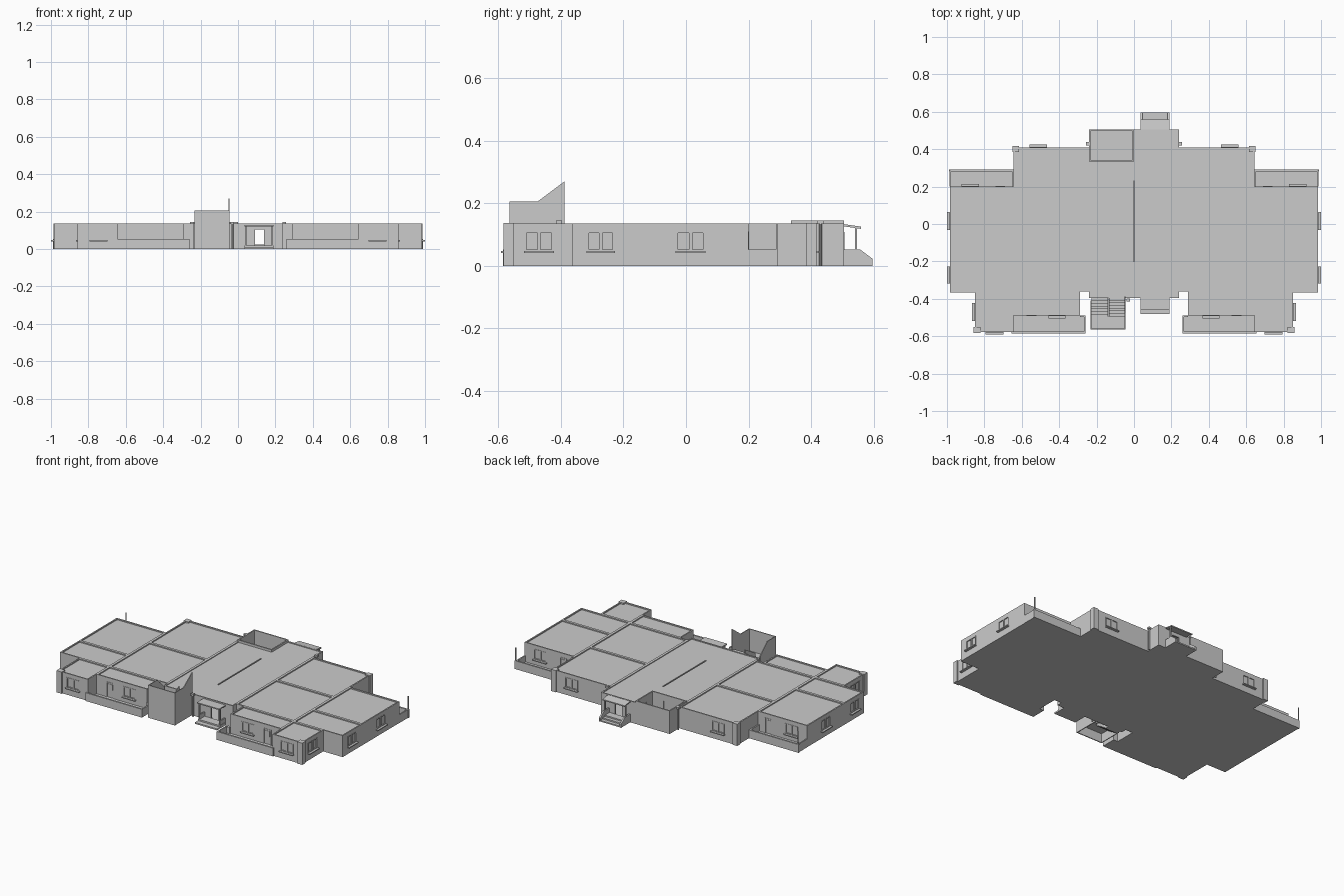
import bpy, bmesh

T, H = 0.008, 0.135   # wall thickness, wall height


def box(bm, x0, x1, y0, y1, z0, z1):
    v = [bm.verts.new((x, y, z)) for z in (z0, z1)
         for x, y in ((x0, y0), (x1, y0), (x1, y1), (x0, y1))]
    for f in ((3, 2, 1, 0), (4, 5, 6, 7), (0, 1, 5, 4), (1, 2, 6, 5), (2, 3, 7, 6), (3, 0, 4, 7)):
        bm.faces.new([v[i] for i in f])


def prism(bm, profile, x0, x1):
    """Extrude a (y, z) profile along x."""
    a = [bm.verts.new((x0, y, z)) for y, z in profile]
    b = [bm.verts.new((x1, y, z)) for y, z in profile]
    n = len(a)
    bm.faces.new(a)
    bm.faces.new(b[::-1])
    for i in range(n):
        bm.faces.new((a[i], b[i], b[(i + 1) % n], a[(i + 1) % n]))


def finish(bm, name, mirror=False):
    bmesh.ops.recalc_face_normals(bm, faces=bm.faces)
    me = bpy.data.meshes.new(name)
    bm.to_mesh(me)
    bm.free()
    ob = bpy.data.objects.new(name, me)
    bpy.context.collection.objects.link(ob)
    if mirror:
        mod = ob.modifiers.new("mirror", 'MIRROR')
        mod.use_mirror_merge = False
    return ob


def wall_box(bm, side, c, u0, u1, d0, d1, z0, z1):
    """Box on a wall: u runs along it, d is depth inward from its outer face."""
    s = 1 if side in "SW" else -1
    lo, hi = sorted((c + s * d0, c + s * d1))
    if side in "SN":
        box(bm, u0, u1, lo, hi, z0, z1)
    else:
        box(bm, lo, hi, u0, u1, z0, z1)


def wall(bm, side, c, a, b, openings=(), top=H):
    """Wall with windows (w), doors (d) or open doorways (o)."""
    u = a
    for kind, p, q in sorted(openings, key=lambda o: o[1]):
        z0, z1 = (0.047, 0.11) if kind == "w" else (0.012, 0.108)
        put = lambda *v: wall_box(bm, side, c, *v)
        put(u, p, 0, T, 0, top)
        put(p, q, 0, T, 0, z0)
        put(p, q, 0, T, z1, top)
        f = 0.005
        for e0, e1 in ((p, p + f), (q - f, q)):
            put(e0, e1, -0.002, T, z0, z1)
        put(p, q, -0.002, T, z1 - f, z1)
        if kind == "w":
            m = (p + q) / 2
            put(m - f, m + f, -0.001, T, z0, z1)
            put(p, q, 0.004, 0.006, z0, z1)
            put(p, q, -0.001, T, z0, z0 + f)
            put(p - 0.003, q + 0.003, -0.015, 0, z0 - 0.006, z0)
        elif kind == "d":
            put(p, q, 0.003, 0.006, z0, z1)
            put(p + 0.012, q - 0.012, 0.001, 0.003, 0.06, z1 - 0.012)
        u = q
    wall_box(bm, side, c, u, b, 0, T, 0, top)


def room(name, x0, x1, y0, y1, S=(), N=(), E=(), W=()):
    bm = bmesh.new()
    for side, c, a, b, o in (("S", y0, x0, x1, S), ("N", y1, x0, x1, N),
                             ("E", x1, y0, y1, E), ("W", x0, y0, y1, W)):
        wall(bm, side, c, a, b, o)
    box(bm, x0 + T, x1 - T, y0 + T, y1 - T, 0, 0.01)
    box(bm, x0 + T, x1 - T, y0 + T, y1 - T, 0.119, 0.128)
    return finish(bm, name, True)


# Wing rooms (right side, mirrored to the left)
room("inner_front_room", 0.24, 0.643, -0.36, 0.037)
room("inner_back_room", 0.24, 0.643, 0.037, 0.41, N=[("w", 0.467, 0.555)])
room("outer_back_room", 0.643, 0.985, -0.172, 0.2,
     N=[("d", 0.69, 0.74), ("w", 0.832, 0.92)], E=[("w", -0.03, 0.06)])
room("outer_front_room", 0.643, 0.985, -0.365, -0.172, E=[("w", -0.315, -0.23)])
room("corner_room", 0.643, 0.85, -0.577, -0.365,
     S=[("w", 0.7, 0.79)], E=[("w", -0.515, -0.425)])
room("veranda_room", 0.29, 0.643, -0.49, -0.36,
     S=[("w", 0.37, 0.455), ("d", 0.52, 0.575)])

# Terraces with low walls
bm = bmesh.new()
box(bm, 0.26, 0.643, -0.58, -0.49, 0, 0.012)
box(bm, 0.26, 0.655, -0.585, -0.575, 0, 0.052)
box(bm, 0.26, 0.268, -0.575, -0.49, 0, 0.052)
box(bm, 0.26, 0.29, -0.498, -0.49, 0, 0.052)
box(bm, 0.643, 0.985, 0.2, 0.29, 0, 0.012)
box(bm, 0.643, 0.99, 0.282, 0.292, 0, 0.052)
box(bm, 0.978, 0.986, 0.2, 0.288, 0, 0.052)
box(bm, 0.643, 0.651, 0.2, 0.288, 0, 0.052)
box(bm, 0.981, 0.986, 0.287, 0.292, 0, H)
finish(bm, "terraces", True)

# Corner pillars
bm = bmesh.new()
box(bm, 0.82, 0.857, -0.584, -0.55, 0, 0.137)
box(bm, 0.615, 0.649, 0.385, 0.417, 0, 0.137)
finish(bm, "corner_pillars", True)

# Central hall, with an open court in its back left corner
bm = bmesh.new()
door = [("o", 0.085, 0.145)]
wall(bm, "S", -0.395, -0.24, 0.24, door)
wall(bm, "N", 0.505, 0.0, 0.24, door)
wall(bm, "E", 0.24, -0.395, 0.505)
wall(bm, "W", -0.24, -0.395, 0.34)
box(bm, -0.232, 0.232, -0.387, 0.34, 0, 0.01)
box(bm, 0.0, 0.232, 0.34, 0.497, 0, 0.01)
for x0, x1, y0, y1 in ((-0.232, 0.232, -0.387, -0.2), (-0.232, -0.004, -0.2, 0.23),
                       (0.004, 0.232, -0.2, 0.23), (-0.232, 0.232, 0.23, 0.34),
                       (0.0, 0.232, 0.34, 0.497)):
    box(bm, x0, x1, y0, y1, 0.119, 0.13)
finish(bm, "central_hall")

bm = bmesh.new()
wall(bm, "S", 0.335, -0.24, 0.0, [("w", -0.16, -0.08)], top=0.145)
wall(bm, "N", 0.505, -0.24, 0.0, top=0.145)
wall(bm, "E", 0.0, 0.335, 0.505, [("d", 0.4, 0.45)], top=0.145)
wall(bm, "W", -0.24, 0.335, 0.505, top=0.145)
box(bm, -0.232, -0.008, 0.343, 0.497, 0, 0.012)
finish(bm, "open_court")

# Roof stairs: two flights, landing and stepped side walls
bm = bmesh.new()
n = 7
for i in range(n):
    y = -0.395 - 0.1 * i / n
    z = 0.067 * (i + 1) / n
    box(bm, -0.227, -0.14, y - 0.1 / n, y, max(0, z - 0.02), z)
    y = -0.495 + 0.1 * i / n
    box(bm, -0.13, -0.05, y, y + 0.1 / n, z + 0.047, z + 0.067)
box(bm, -0.227, -0.05, -0.56, -0.495, 0.057, 0.067)
finish(bm, "stair_steps")

bm = bmesh.new()
box(bm, -0.232, -0.045, -0.565, -0.559, 0, 0.205)
prism(bm, [(-0.565, 0), (-0.565, 0.205), (-0.475, 0.205), (-0.388, 0.27), (-0.388, 0)], -0.05, -0.045)
prism(bm, [(-0.565, 0), (-0.565, 0.205), (-0.48, 0.205), (-0.41, 0.14), (-0.41, 0)], -0.232, -0.227)
prism(bm, [(-0.495, 0.067), (-0.495, 0.1), (-0.395, 0.16), (-0.395, 0.067)], -0.137, -0.132)
finish(bm, "stair_walls")

# Front porch: two steps, posts and canopy
bm = bmesh.new()
box(bm, 0.035, 0.19, -0.45, -0.395, 0, 0.018)
box(bm, 0.035, 0.19, -0.48, -0.45, 0, 0.009)
box(bm, 0.035, 0.19, -0.46, -0.395, 0.12, 0.127)
for x in (0.037, 0.18):
    box(bm, x, x + 0.008, -0.448, -0.44, 0.018, 0.12)
    box(bm, x, x + 0.008, -0.448, -0.395, 0.018, 0.045)
finish(bm, "front_porch")

# Back porch: steps between sloping cheeks, posts and tilted canopy
bm = bmesh.new()
for i in range(3):
    box(bm, 0.035, 0.19, 0.505, 0.595 - 0.022 * i, 0.008 * i, 0.008 * (i + 1))
prism(bm, [(0.505, 0.126), (0.505, 0.133), (0.56, 0.125), (0.56, 0.118)], 0.035, 0.19)
for x in (0.035, 0.18):
    prism(bm, [(0.505, 0), (0.505, 0.052), (0.557, 0.052), (0.597, 0.022), (0.597, 0)], x, x + 0.01)
    box(bm, x + 0.001, x + 0.008, 0.54, 0.547, 0.05, 0.122)
finish(bm, "back_porch")

# Rain pipes with hopper heads
for i, (x, y) in enumerate(((-0.247, 0.43), (0.247, 0.43), (-0.03, -0.406))):
    bpy.ops.mesh.primitive_cylinder_add(vertices=8, radius=0.005, depth=0.135, location=(x, y, 0.0675))
    bpy.context.object.name = f"rain_pipe_{i}"
    bm = bmesh.new()
    box(bm, x - 0.009, x + 0.009, y - 0.009, y + 0.009, 0.133, 0.145)
    finish(bm, f"pipe_head_{i}")
